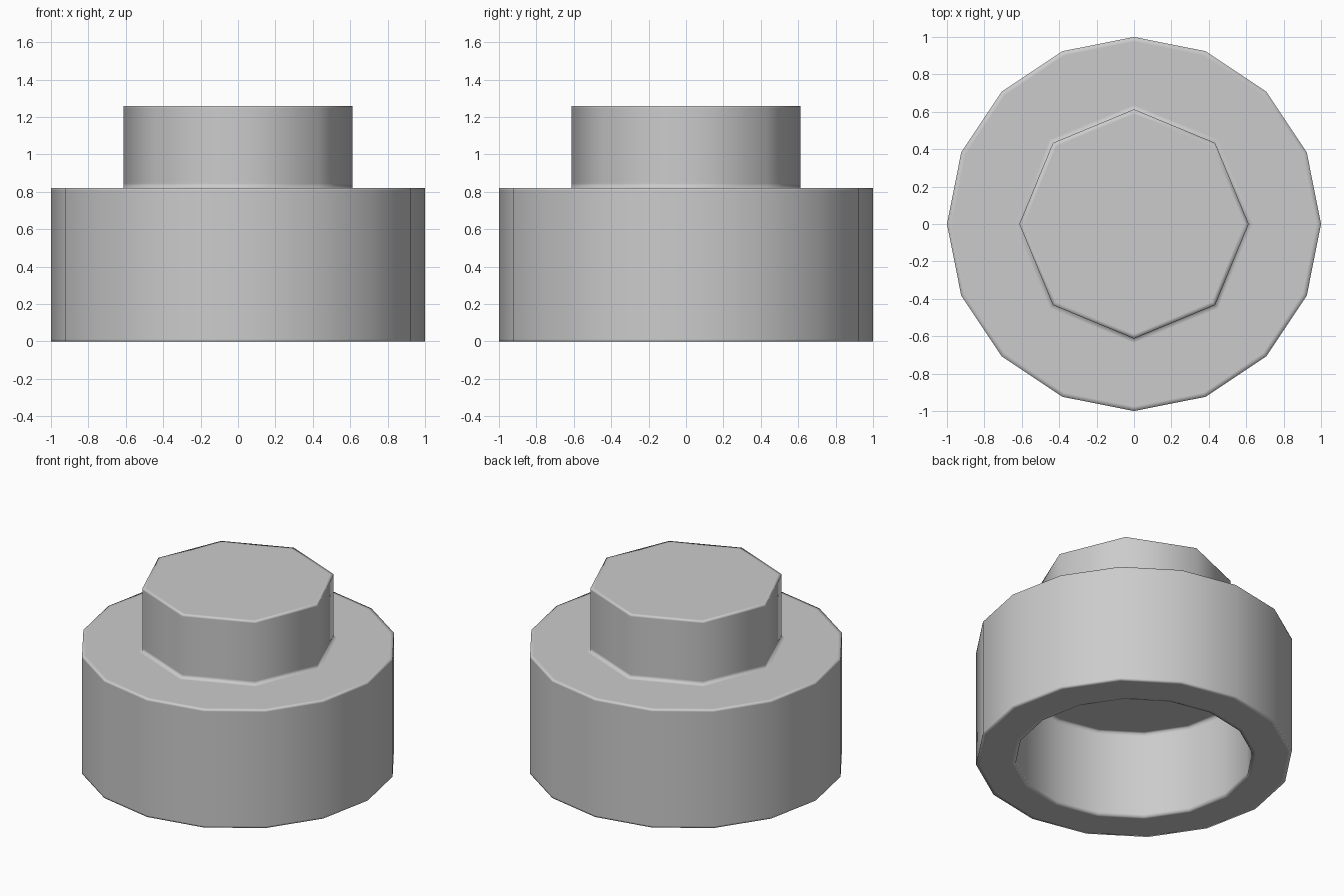
import bpy, bmesh
from math import cos, sin, tau

if "Cube" in bpy.data.objects:
    bpy.data.objects.remove(bpy.data.objects["Cube"])

bm = bmesh.new()


def ring(sides, radius, z):
    return [bm.verts.new((radius * cos(tau * i / sides), radius * sin(tau * i / sides), z))
            for i in range(sides)]


def connect(a, b):
    """Join two rings; the first may have a multiple of the second's sides."""
    n, k = len(b), len(a) // len(b)
    for i in range(n):
        outer = [a[(i * k + j) % len(a)] for j in range(k + 1)]
        bm.faces.new(outer + [b[(i + 1) % n], b[i]])


# Profile (sides, radius, z) from the hollow's ceiling, round the body, up the stud.
# The closely spaced rings keep the smooth shading tight at the rims.
R, H, STUD, TOP, HOLE, CEIL, E = 1.0, 0.82, 0.613, 1.26, 0.75, 0.61, 0.025
profile = [
    (16, HOLE - E, CEIL), (16, HOLE, CEIL), (16, HOLE, CEIL - E),   # hollow
    (16, HOLE, E), (16, HOLE, 0), (16, HOLE + E, 0),
    (16, R - E, 0), (16, R, 0), (16, R, 0.012),                     # body
    (16, R, H - 0.012), (16, R, H), (16, R - E, H),
    (8, STUD + E, H), (8, STUD, H), (8, STUD, H + E),               # stud
    (8, STUD, TOP - 0.012), (8, STUD, TOP), (8, STUD - E, TOP),
]
rings = [ring(*p) for p in profile]
for a, b in zip(rings, rings[1:]):
    connect(a, b)
bm.faces.new(rings[0])
bm.faces.new(rings[-1])
bmesh.ops.recalc_face_normals(bm, faces=bm.faces)
for f in bm.faces:
    f.smooth = True

mesh = bpy.data.meshes.new("round_studded_block")
bm.to_mesh(mesh)
bm.free()
bpy.context.collection.objects.link(bpy.data.objects.new("round_studded_block", mesh))
